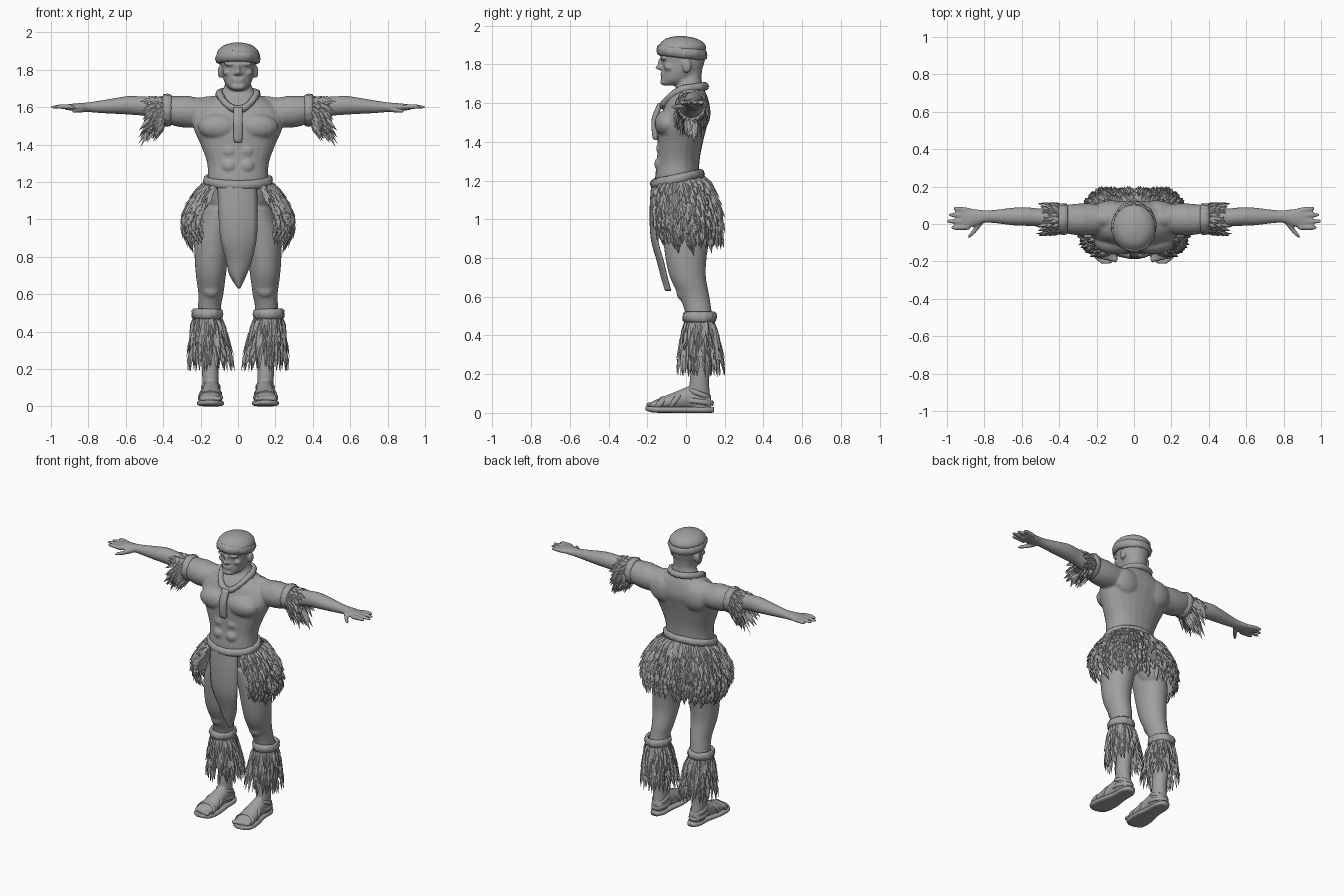
import bpy, bmesh, math, random
from mathutils import Vector, Matrix

random.seed(4)
rnd = random.uniform
cube = bpy.data.objects.get("Cube")
if cube:
    bpy.data.objects.remove(cube)

grey = bpy.data.materials.new("plain_grey")
grey.use_nodes = True
grey.diffuse_color = (0.35, 0.35, 0.35, 1)
grey.node_tree.nodes["Principled BSDF"].inputs["Base Color"].default_value = grey.diffuse_color


# ---- helpers ----
def finish(name, bm, mirror=True, smooth=True, fix=True):
    if fix:
        bmesh.ops.recalc_face_normals(bm, faces=bm.faces)
    for f in bm.faces:
        f.smooth = smooth
    me = bpy.data.meshes.new(name)
    bm.to_mesh(me)
    bm.free()
    me.materials.append(grey)
    ob = bpy.data.objects.new(name, me)
    bpy.context.collection.objects.link(ob)
    if mirror:
        ob.modifiers.new("mirror", 'MIRROR').use_mirror_merge = False
    return ob


def place(axis, h, p, q):
    return Vector({'X': (h, p, q), 'Y': (p, h, q), 'Z': (p, q, h)}[axis])


def power(v, e):
    return math.copysign(abs(v) ** e, v)


def spline(keys, sub=4):
    out = []
    for i in range(len(keys) - 1):
        quad = [keys[max(i - 1, 0)], keys[i], keys[i + 1], keys[min(i + 2, len(keys) - 1)]]
        for k in range(sub):
            t = k / sub
            out.append(tuple(b + t * (c - a) / 2 + t * t * (a - 2.5 * b + 2 * c - d / 2)
                             + t ** 3 * (1.5 * (b - c) + (d - a) / 2) for a, b, c, d in zip(*quad)))
    return out + [tuple(keys[-1])]


def skin(bm, rows, wrap=True, caps=False, loop=False):
    vs = [[bm.verts.new(p) for p in row] for row in rows]
    n = len(vs[0])
    for i in range(len(vs) if loop else len(vs) - 1):
        a, b = vs[i], vs[(i + 1) % len(vs)]
        for j in range(n if wrap else n - 1):
            k = (j + 1) % n
            bm.faces.new((a[j], a[k], b[k], b[j]))
    if caps:
        bm.faces.new(vs[0])
        bm.faces.new(vs[-1])


# rings are (position along axis, centre, centre, radius, radius)
def loft(bm, axis, rings, n=24, e=1.0):
    turn = [2 * math.pi * j / n for j in range(n)]
    skin(bm, [[place(axis, h, p + rp * power(math.cos(a), e), q + rq * power(math.sin(a), e))
               for a in turn] for h, p, q, rp, rq in spline(rings)], caps=True)


def blob(bm, loc, size):
    m = Matrix.Translation(loc) @ Matrix.Diagonal((*size, 1))
    bmesh.ops.create_uvsphere(bm, u_segments=16, v_segments=10, radius=1, matrix=m)


# bead-rough band round an axis, optionally tilted or sagging at the front
def band(bm, axis, h, p, q, rp, rq, thick, half, tilt=0, sag=0, rough=0.004, n=44):
    rows = []
    for i in range(n):
        a = 2 * math.pi * i / n
        c, s = math.cos(a), math.sin(a)
        row = []
        for j in range(8):
            b = math.pi * j / 4
            d = thick * math.cos(b) + rnd(-rough, rough)
            row.append(place(axis, h + half * math.sin(b) + tilt * s - sag * max(0, -s) ** 2,
                             p + (rp + d) * c, q + (rq + d) * s))
        rows.append(row)
    skin(bm, rows, loop=True)


# one pointed, ridged tuft
def blade(bm, root, tip, out, w):
    side = (tip - root).cross(out).normalized() * w / 2
    mid = root.lerp(tip, 0.4)
    r, l, m, k, t = [bm.verts.new(p) for p in (root, mid - side, mid + out * w * 0.35, mid + side, tip)]
    for f in ((r, l, m), (r, m, k), (l, t, m), (m, t, k)):
        bm.faces.new(f)


# ---- body: overlapping forms fused into one skin ----
bm = bmesh.new()
loft(bm, 'Z', [(.98, 0, 0, .14, .1), (1.1, 0, -.02, .17, .125), (1.2, 0, -.045, .163, .115),
               (1.3, 0, -.04, .165, .11), (1.4, 0, -.03, .2, .118), (1.48, 0, -.02, .235, .128),
               (1.55, 0, 0, .245, .125), (1.62, 0, .01, .19, .105), (1.67, 0, .02, .105, .075),
               (1.72, 0, .015, .07, .065), (1.78, 0, .02, .068, .065)], e=.9)
# arm, hand and fingers
loft(bm, 'X', [(.12, .03, 1.57, .07, .07), (.25, .025, 1.573, .085, .083), (.34, .025, 1.58, .08, .08),
               (.42, .03, 1.595, .06, .06), (.5, .035, 1.605, .048, .052), (.58, .04, 1.61, .05, .05),
               (.65, .04, 1.607, .047, .043), (.74, .04, 1.602, .036, .033), (.8, .04, 1.6, .034, .026),
               (.85, .034, 1.6, .046, .022), (.91, .03, 1.6, .055, .016), (.925, .03, 1.6, .045, .012)])
for y, tip in ((-.018, .975), (.013, .998), (.044, .99), (.074, .965)):
    loft(bm, 'X', [(.88, y, 1.6, .014, .013), (.94, y * 1.08, 1.603, .014, .013), (tip, y * 1.12, 1.6, .009, .009)], 10)
loft(bm, 'X', [(.8, .03, 1.593, .018, .016), (.84, -.02, 1.585, .02, .016), (.885, -.07, 1.578, .012, .011)], 10)
# leg and foot
loft(bm, 'Z', [(.02, .143, .075, .04, .05), (.1, .145, .07, .043, .053), (.18, .148, .07, .045, .05),
               (.3, .15, .085, .05, .055), (.42, .155, .085, .066, .07), (.53, .153, .062, .062, .07),
               (.6, .145, .043, .067, .078), (.7, .145, .01, .08, .093), (.8, .142, 0, .09, .106),
               (.92, .13, 0, .1, .12), (1.06, .09, -.02, .09, .11)])
loft(bm, 'Y', [(-.185, .15, .038, .05, .016), (-.12, .148, .05, .062, .033), (-.05, .145, .063, .055, .048),
               (.02, .143, .078, .048, .06), (.08, .143, .07, .048, .06), (.13, .143, .05, .035, .035)])
for i in range(5):
    blob(bm, (.102 + i * .024, -.185 + i * .007, .042), (.015 - i * .001, .024, .014))
# muscles
for loc, size in (((.1, -.095, 1.495), (.115, .068, .072)), ((.12, .075, 1.55), (.1, .052, .09)),
                  ((.13, .03, 1.615), (.12, .05, .045)), ((.28, .025, 1.59), (.09, .08, .072)),
                  ((.045, -.115, 1.365), (.048, .04, .04)), ((.045, -.12, 1.285), (.048, .045, .042)),
                  ((.1, .05, .98), (.09, .09, .1)), ((.145, -.02, .625), (.045, .03, .045)),
                  ((.19, .085, .44), (.04, .06, .08))):
    blob(bm, loc, size)
# head and face
loft(bm, 'Z', [(1.69, 0, -.085, .032, .032), (1.715, 0, -.05, .063, .078), (1.76, 0, -.025, .081, .1),
               (1.81, 0, -.015, .087, .11), (1.86, 0, -.015, .09, .115), (1.92, 0, -.015, .06, .08)], e=.92)
for loc, size in (((0, -.134, 1.784), (.017, .024, .014)), ((0, -.126, 1.808), (.011, .02, .03)),
                  ((.016, -.125, 1.78), (.011, .014, .009)), ((.034, -.112, 1.83), (.042, .022, .011)),
                  ((.036, -.107, 1.808), (.018, .012, .008)), ((.014, -.121, 1.752), (.022, .013, .007)),
                  ((.01, -.119, 1.738), (.022, .013, .007)), ((.01, -.108, 1.708), (.03, .027, .018)),
                  ((.055, -.085, 1.785), (.027, .03, .018)), ((.095, .005, 1.79), (.014, .024, .036))):
    blob(bm, loc, size)
body = finish("body", bm)
fuse = body.modifiers.new("fuse", 'REMESH')
fuse.mode = 'VOXEL'
fuse.voxel_size = .0075
fuse.use_smooth_shade = True
soft = body.modifiers.new("soften", 'SMOOTH')
soft.factor = .5
soft.iterations = 3

# ---- cap ----
bm = bmesh.new()
loft(bm, 'Z', [(1.855, 0, -.02, .1, .11), (1.885, 0, -.02, .113, .124), (1.912, 0, -.02, .1, .11),
               (1.935, 0, -.025, .066, .074), (1.947, 0, -.03, .012, .014)], 32)
finish("cap_crown", bm, False)
bm = bmesh.new()
band(bm, 'Z', 1.862, 0, -.02, .1, .112, .02, .03, -.012)
finish("cap_rim", bm, False)

# ---- necklace and hanging tassel ----
bm = bmesh.new()
band(bm, 'Z', 1.672, 0, -.01, .1, .108, .02, .022, .015, .07)
finish("necklace", bm, False)
bm = bmesh.new()
loft(bm, 'Z', [(1.41, 0, -.155, .016, .008), (1.43, 0, -.16, .023, .014), (1.52, 0, -.162, .025, .015),
               (1.6, 0, -.13, .025, .015)], 12, .6)
finish("necklace_tassel", bm, False)

# ---- belt and fur skirt ----
bm = bmesh.new()
band(bm, 'Z', 1.208, 0, -.045, .168, .122, .018, .026, .025)
finish("belt", bm, False)


def skirt(a, t, out=0):
    c, bulge = math.cos(a), math.sin(2 * t)
    x = (.17 + .112 * bulge + out) * power(max(math.sin(a), 0), .75)
    y = -.03 + .03 * t - (.125 + .055 * bulge + out) * power(c, .75)
    return Vector((x, y, 1.2 - .02 * c - t * (.29 - .06 * max(0, c))))


def skirt_angle(u, t):
    start = .55 + .12 * t
    return start + u * (math.pi - start)


bm = bmesh.new()
skin(bm, [[skirt(skirt_angle(u / 24, t / 8), t / 8) for u in range(25)] for t in range(9)], wrap=False)
finish("skirt_lining", bm)
bm = bmesh.new()
for row in range(11):
    for i in range(27):
        t = row / 10 + rnd(-.04, .04)
        a = skirt_angle((i + rnd(0, 1)) / 27, t)
        root, tip = skirt(a, t), skirt(a + rnd(-.06, .06), t + rnd(.2, .33), rnd(.012, .035))
        blade(bm, root, tip, Vector((math.sin(a), -math.cos(a), .2)).normalized(), rnd(.03, .045))
finish("skirt_fur", bm, smooth=False, fix=False)

# ---- front loincloth: rows are height, depth, left edge, right edge ----
bm = bmesh.new()
rows = spline([(1.2, -.178, -.11, .1), (1.05, -.188, -.105, .105), (.9, -.182, -.095, .1),
               (.78, -.15, -.065, .075), (.7, -.13, -.045, .045), (.63, -.108, 0, .012)])
skin(bm, [[Vector((l + (r - l) * j / 8, y + .03 * (j / 4 - 1) ** 2, z)) for j in range(9)]
          for z, y, l, r in rows], wrap=False)
cloth = finish("loincloth", bm, False)
cloth.modifiers.new("thickness", 'SOLIDIFY').thickness = .008

# ---- upper arm bands and tufts ----
bm = bmesh.new()
band(bm, 'X', .378, .027, 1.585, .07, .072, .014, .026)
finish("arm_bands", bm)
bm = bmesh.new()
for row in range(4):
    for i in range(24):
        a = 2 * math.pi * (i + rnd(0, 1)) / 24
        out = Vector((0, math.cos(a), math.sin(a)))
        root = Vector((.385 + row * .022, .028, 1.588)) + out * .068
        fall = .025 + .1 * (1 - out.z) / 2
        tip = Vector((root.x + rnd(.04, .085), .025 + out.y * .09, 1.592 + out.z * .072 - fall * rnd(.7, 1.1)))
        blade(bm, root, tip, (out + Vector((.3, 0, 0))).normalized(), rnd(.025, .036))
finish("arm_tufts", bm, smooth=False, fix=False)

# ---- calf bands and fringes ----
bm = bmesh.new()
band(bm, 'Z', .495, .165, .07, .07, .075, .014, .028)
finish("calf_bands", bm)


def calf(a, z, out=0):
    t = (.49 - z) / .29
    r = .072 + .042 * min(t * 1.3, 1) + out
    return Vector((.163 - .018 * t + r * math.cos(a), .07 + .008 * t + r * math.sin(a), z))


bm = bmesh.new()
skin(bm, [[calf(math.pi * j / 14, .49 - k * .05, -.004) for j in range(28)] for k in range(5)])
finish("calf_fringe_lining", bm)
bm = bmesh.new()
for row in range(5):
    for i in range(26):
        a = 2 * math.pi * (i + rnd(0, 1)) / 26
        z = .485 - row * .045 + rnd(-.01, .01)
        tip = calf(a + rnd(-.1, .1), max(z - rnd(.1, .17), .185), rnd(.004, .016))
        blade(bm, calf(a, z), tip, Vector((math.cos(a), math.sin(a), 0)), rnd(.02, .032))
finish("calf_fringes", bm, smooth=False, fix=False)

# ---- sandals ----
bm = bmesh.new()
loft(bm, 'Y', [(-.21, .15, .024, .025, .01), (-.17, .15, .018, .066, .016), (-.08, .145, .016, .07, .016),
               (.02, .14, .016, .053, .016), (.1, .14, .016, .05, .016), (.145, .14, .016, .028, .015)], 20, .6)
finish("sandal_soles", bm)
bm = bmesh.new()
band(bm, 'Y', -.135, .148, .047, .061, .033, .006, .018, .02, rough=.001)
band(bm, 'Y', -.06, .146, .06, .056, .046, .006, .016, .03, rough=.001)
band(bm, 'Z', .1, .145, .066, .045, .057, .007, .014, -.02, rough=.001)
band(bm, 'Z', .06, .143, .06, .049, .078, .006, .014, -.01, rough=.001)
finish("sandal_straps", bm)
